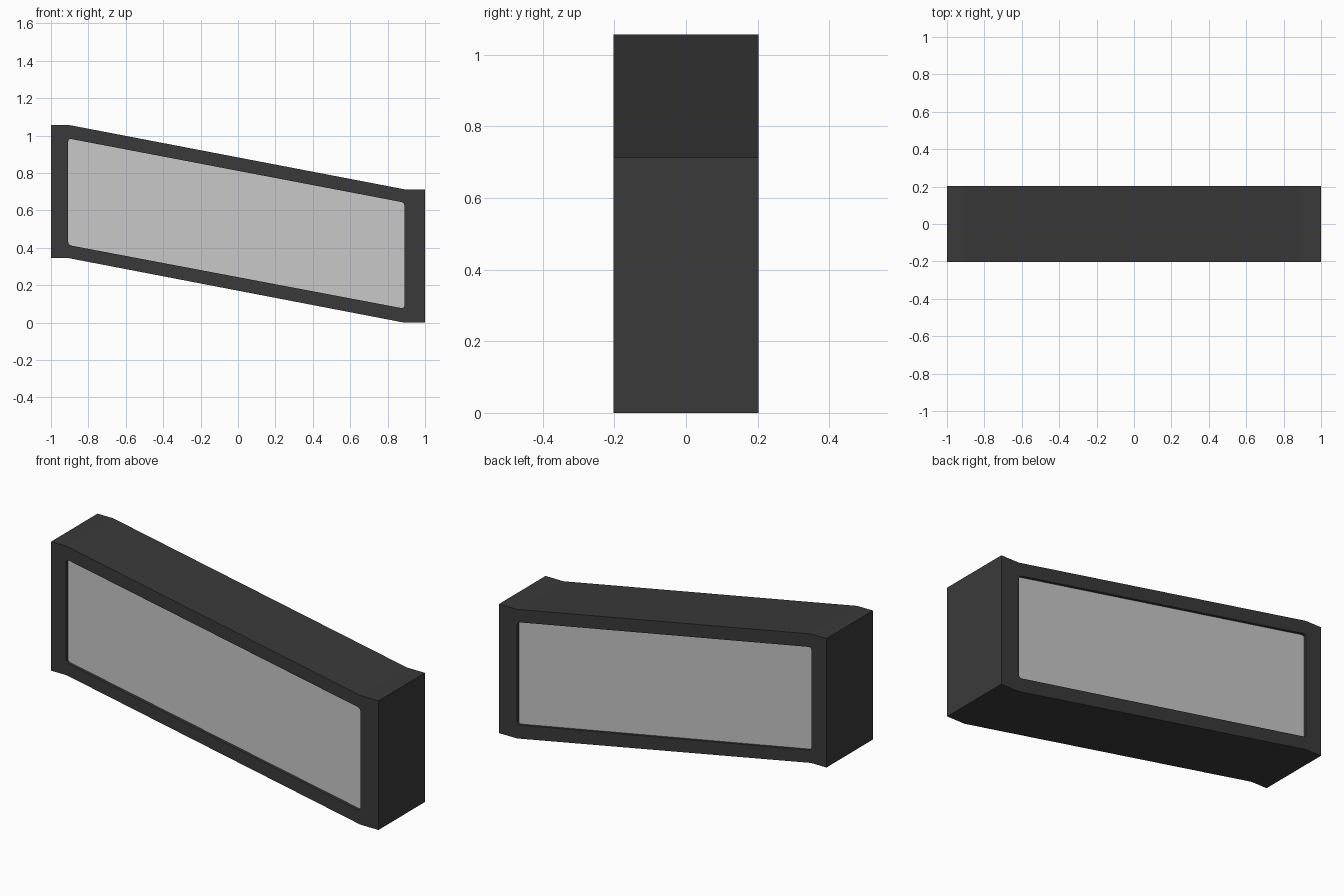
import bpy, bmesh
from mathutils import Vector

if "Cube" in bpy.data.objects:
    bpy.data.objects.remove(bpy.data.objects["Cube"])

DEPTH = 0.2025    # half depth of the frame
RECESS = 0.015    # how far the panels sit behind the frame face

outer = [(-1, .345), (-.905, .345), (.89, 0), (1, 0),
         (1, .713), (.89, .713), (-.905, 1.057), (-1, 1.057)]
opening = [(-.908, .415), (.89, .075), (.89, .642), (-.908, .985)]


def material(name, rgb):
    m = bpy.data.materials.new(name)
    m.diffuse_color = (*rgb, 1)
    m.use_nodes = True
    m.node_tree.nodes["Principled BSDF"].inputs["Base Color"].default_value = m.diffuse_color
    return m


def rounded(pts, r=.02, steps=5):
    """Round every corner of an x-z outline."""
    out = []
    for i, p in enumerate(pts):
        p, a, b = (Vector(q) for q in (p, pts[i - 1], pts[(i + 1) % len(pts)]))
        s, e = p + (a - p).normalized() * r, p + (b - p).normalized() * r
        for k in range(steps + 1):
            t = k / steps
            out.append(s * (1 - t) ** 2 + p * 2 * t * (1 - t) + e * t * t)
    return out


def prism(name, loops, half, mat):
    """Fill the outlines (later ones are holes) and extrude along y."""
    bm = bmesh.new()
    edges = []
    for loop in loops:
        vs = [bm.verts.new((x, -half, z)) for x, z in loop]
        edges += [bm.edges.new((vs[i - 1], vs[i])) for i in range(len(vs))]
    bmesh.ops.triangle_fill(bm, use_beauty=True, edges=edges)
    res = bmesh.ops.extrude_face_region(bm, geom=bm.faces[:], use_keep_orig=True)
    moved = [g for g in res["geom"] if isinstance(g, bmesh.types.BMVert)]
    bmesh.ops.translate(bm, verts=moved, vec=(0, 2 * half, 0))
    bmesh.ops.recalc_face_normals(bm, faces=bm.faces[:])
    me = bpy.data.meshes.new(name)
    bm.to_mesh(me)
    bm.free()
    me.materials.append(mat)
    ob = bpy.data.objects.new(name, me)
    bpy.context.collection.objects.link(ob)
    return ob


hole = rounded(opening)

# dark slanted frame with a rounded opening
prism("frame", [outer, hole], DEPTH, material("dark grey", (.042, .042, .042)))

# light panel set just behind both frame faces
prism("panel", [hole], DEPTH - RECESS, material("light grey", (.58, .58, .58)))
